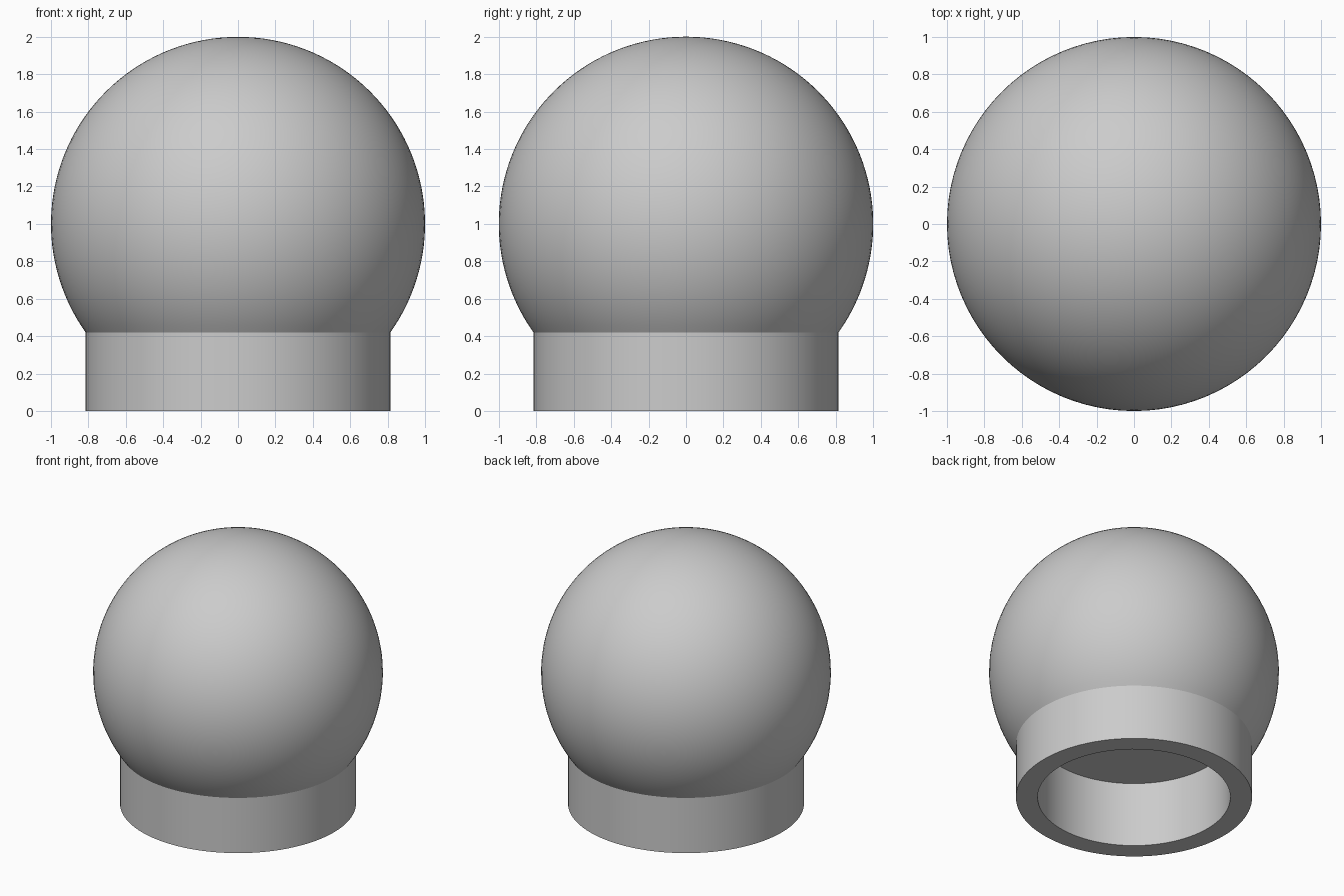
import bpy, bmesh, math

if "Cube" in bpy.data.objects:
    bpy.data.objects.remove(bpy.data.objects["Cube"])

SIDES = 96
BALL_R, COLLAR_R, BORE_R, BORE_TOP = 1.0, 0.815, 0.665, 0.494
SEAM_Z = BALL_R - math.sqrt(BALL_R**2 - COLLAR_R**2)

grey = bpy.data.materials.new("light_grey")
grey.diffuse_color = (0.6, 0.6, 0.6, 1)
grey.use_nodes = True
grey.node_tree.nodes["Principled BSDF"].inputs["Base Color"].default_value = grey.diffuse_color


def lathe(name, profile):
    """Spin an (r, z) profile around the vertical axis."""
    bm = bmesh.new()
    verts = [bm.verts.new((r, 0, z)) for r, z in profile]
    edges = [bm.edges.new(pair) for pair in zip(verts, verts[1:])]
    bmesh.ops.spin(bm, geom=verts + edges, cent=(0, 0, 0), axis=(0, 0, 1),
                   angle=2 * math.pi, steps=SIDES, use_merge=False)
    bmesh.ops.remove_doubles(bm, verts=bm.verts, dist=1e-5)
    bmesh.ops.recalc_face_normals(bm, faces=bm.faces)
    mesh = bpy.data.meshes.new(name)
    bm.to_mesh(mesh)
    bm.free()
    mesh.materials.append(grey)
    obj = bpy.data.objects.new(name, mesh)
    bpy.context.collection.objects.link(obj)
    bpy.ops.object.select_all(action='DESELECT')
    obj.select_set(True)
    bpy.context.view_layer.objects.active = obj
    bpy.ops.object.shade_smooth_by_angle(angle=math.radians(30))
    return obj


# Ball: arc from the pole down to where it meets the collar
end = math.pi - math.asin(COLLAR_R / BALL_R)
arc = [(BALL_R * math.sin(end * i / 48), 1 + BALL_R * math.cos(end * i / 48))
       for i in range(49)]
# Collar: outer wall, bottom rim, bore wall and flat bore ceiling
collar = [(COLLAR_R, 0), (BORE_R, 0), (BORE_R, BORE_TOP), (0, BORE_TOP)]
lathe("ball_knob_with_socket", arc + collar)
